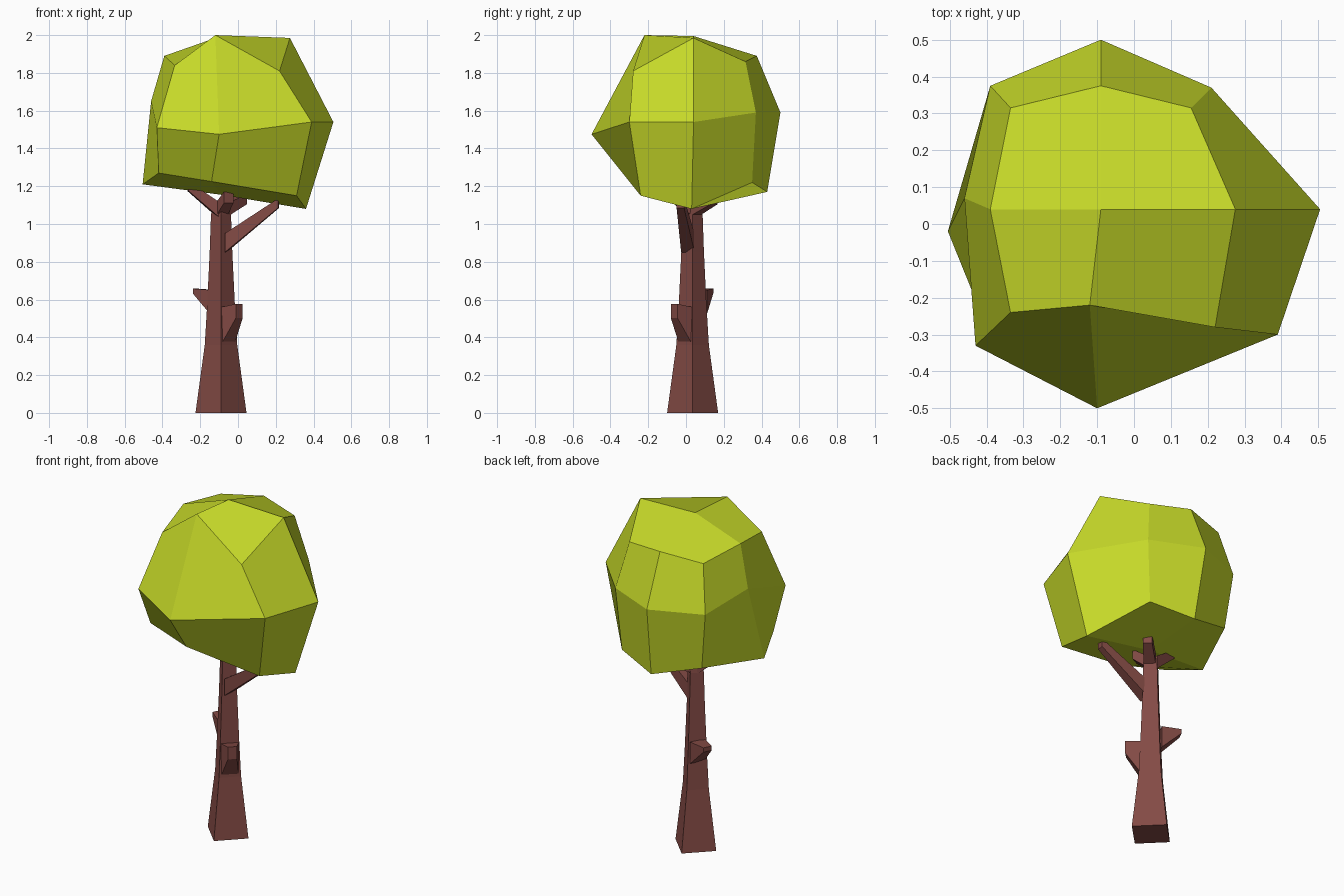
import bpy, bmesh
from mathutils import Vector

if "Cube" in bpy.data.objects:
    bpy.data.objects.remove(bpy.data.objects["Cube"])


def material(name, rgb):
    m = bpy.data.materials.new(name)
    m.diffuse_color = (*rgb, 1)
    m.use_nodes = True
    m.node_tree.nodes["Principled BSDF"].inputs["Base Color"].default_value = m.diffuse_color
    return m


def finish(name, bm, mat):
    bmesh.ops.recalc_face_normals(bm, faces=bm.faces)
    me = bpy.data.meshes.new(name)
    bm.to_mesh(me)
    bm.free()
    me.materials.append(mat)
    ob = bpy.data.objects.new(name, me)
    bpy.context.collection.objects.link(ob)
    return ob


def loft(name, rings, mat):
    """Join four-point rings into a capped tube."""
    bm = bmesh.new()
    vs = [[bm.verts.new(p) for p in r] for r in rings]
    for a, b in zip(vs, vs[1:]):
        for i in range(4):
            j = (i + 1) % 4
            bm.faces.new((a[i], a[j], b[j], b[i]))
    bm.faces.new(vs[0])
    bm.faces.new(vs[-1])
    return finish(name, bm, mat)


def branch(name, base, bw, bh, tip, tw, th):
    """Tapered branch; w = half width across, h = half height."""
    base, tip = Vector(base), Vector(tip)
    d = tip - base
    side = Vector((-d.y, d.x, 0)).normalized()
    up = Vector((0, 0, 1))
    rings = [[p + side * w * s + up * h * t
              for s, t in ((-1, -1), (1, -1), (1, 1), (-1, 1))]
             for p, w, h in ((base, bw, bh), (tip, tw, th))]
    return loft(name, rings, bark)


bark = material("bark", (0.23, 0.07, 0.06))
leaf = material("leaves", (0.57, 0.70, 0.022))

# Trunk: square section standing on its corner
CX, CY = -0.09, 0.035
profile = [(0, .135), (.36, .086), (.56, .074), (.85, .06), (1.05, .053), (1.09, .045)]
loft("trunk", [[(CX + r, CY, z), (CX, CY + r, z), (CX - r, CY, z), (CX, CY - r, z)]
               for z, r in profile], bark)

# Stubs and branches
branch("front_stub", (-.055, 0, .46), .05, .10, (.007, -.063, .54), .025, .037)
branch("back_stub", (-.125, .07, .585), .045, .065, (-.228, .122, .645), .025, .013)
branch("long_branch", (-.065, .01, .90), .036, .05, (.215, -.03, 1.11), .02, .025)
branch("left_branch", (-.11, .025, 1.08), .036, .04, (-.265, .0, 1.2), .022, .025)
branch("front_branch", (-.085, .015, 1.08), .034, .035, (-.05, -.055, 1.14), .028, .03)
branch("back_branch", (-.07, .05, 1.08), .034, .035, (.03, .15, 1.13), .025, .025)

# Crown: cube divided once, each layer pulled to an uneven ball
# (rows run front to back, points run left to right)
layers = {
    -1: [[(-.42, -.23, 1.27), (-.14, -.29, 1.225), (.31, -.24, 1.15)],
         [(-.505, -.02, 1.21), (-.09, .03, 1.155), (.36, .03, 1.08)],
         [(-.35, .35, 1.25), (-.07, .43, 1.17), (.18, .35, 1.22)]],
    0: [[(-.43, -.33, 1.51), (-.10, -.50, 1.475), (.39, -.30, 1.54)],
        [(-.46, .07, 1.65), None, (.505, .04, 1.54)],
        [(-.39, .375, 1.59), (-.09, .50, 1.59), (.21, .37, 1.59)]],
    1: [[(-.335, -.24, 1.84), (-.12, -.22, 2.0), (.22, -.28, 1.81)],
        [(-.39, .04, 1.89), (-.09, .04, 1.995), (.275, .04, 1.985)],
        [(-.335, .315, 1.86), (-.09, .375, 1.89), (.155, .315, 1.86)]],
}
bm = bmesh.new()
bmesh.ops.create_cube(bm, size=2)
bmesh.ops.subdivide_edges(bm, edges=bm.edges[:], cuts=1, use_grid_fill=True)
for v in bm.verts:
    i, j, k = (round(c) for c in v.co)
    v.co = layers[k][j + 1][i + 1]
finish("crown", bm, leaf)
